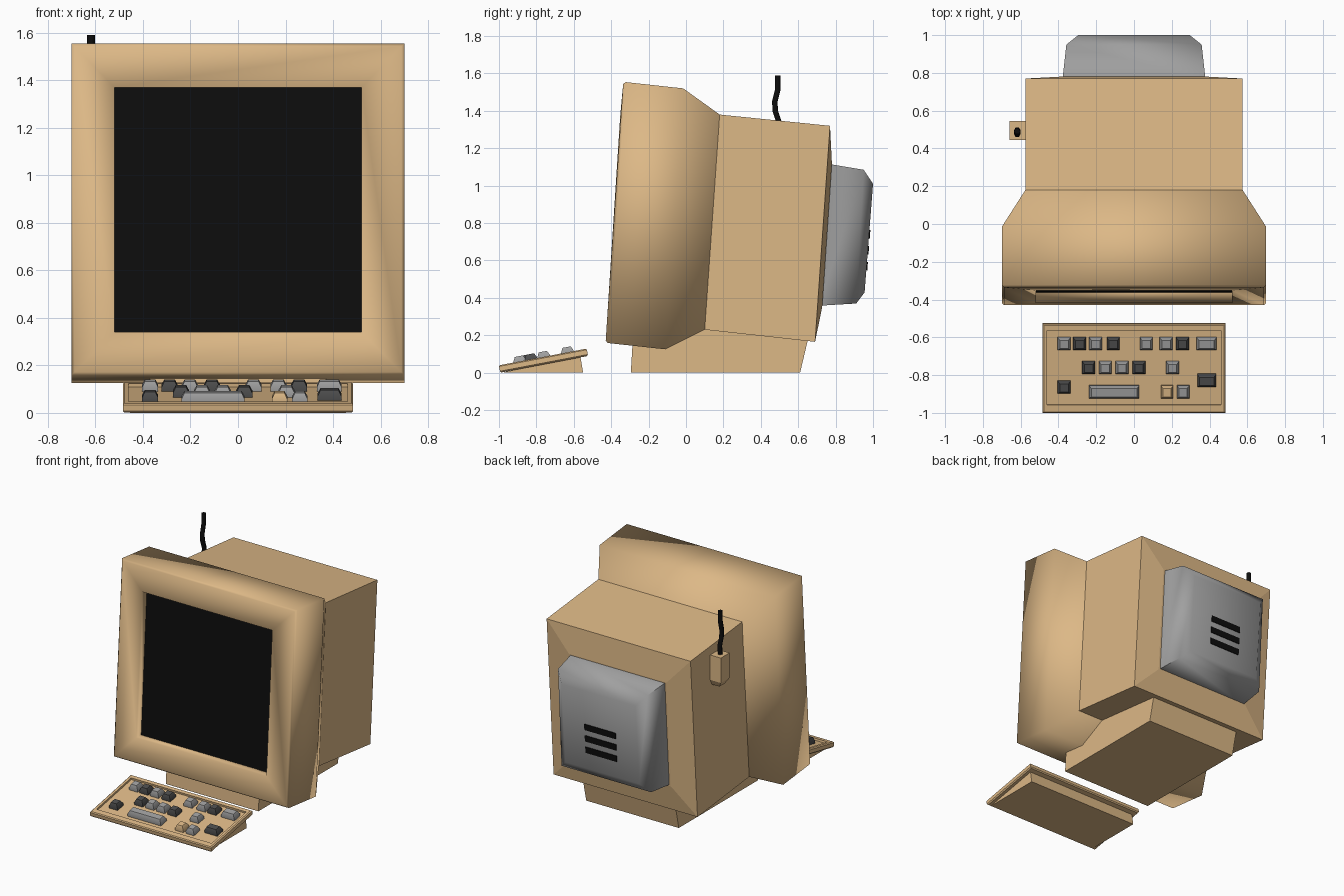
import bpy, bmesh, math
from mathutils import Matrix

if "Cube" in bpy.data.objects:
    bpy.data.objects.remove(bpy.data.objects["Cube"])


def mat(name, *rgb):
    m = bpy.data.materials.new(name)
    m.diffuse_color = (*rgb, 1)
    m.use_nodes = True
    m.node_tree.nodes["Principled BSDF"].inputs["Base Color"].default_value = m.diffuse_color
    return m


TAN = mat("tan plastic", 0.72, 0.48, 0.24)
GRAY = mat("mid gray", 0.35, 0.35, 0.35)
DARK = mat("dark gray", 0.075, 0.075, 0.075)
BLACK = mat("black", 0.004, 0.004, 0.004)


def loft(name, rings, mats, caps=(True, True), smooth=None, last_cap_mat=0,
         bevel_ring=None, matrix=None):
    """Skin a list of equal-sized point rings into one object."""
    bm = bmesh.new()
    rows = [[bm.verts.new(p) for p in r] for r in rings]
    n = len(rows[0])
    for a, b in zip(rows, rows[1:]):
        for i in range(n):
            j = (i + 1) % n
            bm.faces.new((a[i], a[j], b[j], b[i]))
    if caps[0]:
        bm.faces.new(rows[0][::-1])
    if caps[1]:
        bm.faces.new(rows[-1]).material_index = last_cap_mat
    bmesh.ops.recalc_face_normals(bm, faces=bm.faces[:])
    if bevel_ring is not None:
        r = rows[bevel_ring]
        edges = [bm.edges.get((r[i], r[(i + 1) % n])) for i in range(n)]
        bmesh.ops.bevel(bm, geom=edges, offset=0.012, segments=1, affect='EDGES')
    me = bpy.data.meshes.new(name)
    bm.to_mesh(me)
    bm.free()
    for m in mats:
        me.materials.append(m)
    ob = bpy.data.objects.new(name, me)
    bpy.context.collection.objects.link(ob)
    if matrix:
        me.transform(matrix)
    if smooth:
        bpy.ops.object.select_all(action='DESELECT')
        ob.select_set(True)
        bpy.context.view_layer.objects.active = ob
        bpy.ops.object.shade_smooth_by_angle(angle=math.radians(smooth))
    return ob


def upright(yb, zb, yt, zt, hw):
    """Rectangle across x, from a bottom (y, z) to a top (y, z)."""
    return [(-hw, yb, zb), (hw, yb, zb), (hw, yt, zt), (-hw, yt, zt)]


def flat(x, y, w, d, z):
    """Horizontal rectangle centred on x, y."""
    return [(x - w / 2, y - d / 2, z), (x + w / 2, y - d / 2, z),
            (x + w / 2, y + d / 2, z), (x - w / 2, y + d / 2, z)]


def prism(name, profile, hw, m):
    return loft(name, [[(s, y, z) for y, z in profile] for s in (-hw, hw)], [m])


# Monitor hood with recessed screen opening
loft("monitor_hood", [
    upright(0.10, 0.23, 0.18, 1.38, 0.575),
    upright(-0.11, 0.125, -0.015, 1.52, 0.70),
    upright(-0.43, 0.16, -0.335, 1.555, 0.70),
    upright(-0.418, 0.34, -0.352, 1.37, 0.52),
    upright(-0.363, 0.34, -0.297, 1.37, 0.52)],
    [TAN, BLACK], caps=(False, False), smooth=95, bevel_ring=2)

# Screen panel
loft("screen", [upright(-0.363, 0.34, -0.297, 1.37, 0.52),
                upright(-0.355, 0.34, -0.289, 1.37, 0.52)], [BLACK])

# Rear casing with a slightly raised back panel
loft("monitor_body", [
    upright(0.10, 0.23, 0.18, 1.38, 0.575),
    upright(0.69, 0.165, 0.77, 1.32, 0.575),
    upright(0.728, 0.35, 0.78, 1.12, 0.39)], [TAN], caps=(False, True))

# Tube housing on the back
loft("tube_housing", [
    upright(0.71, 0.358, 0.77, 1.115, 0.378),
    upright(0.91, 0.37, 0.95, 1.085, 0.358),
    upright(0.955, 0.43, 1.0, 1.01, 0.295)], [GRAY], smooth=60)

# Vent slats
for i, z in enumerate((0.57, 0.655, 0.74)):
    y = 0.955 + (z - 0.43) * 0.0776
    place = Matrix.Translation((0, y, z)) @ Matrix.Rotation(-math.atan(0.0776), 4, 'X')
    loft(f"vent_slat_{i + 1}", [flat(0, 0, 0.25, 0.01, -0.022),
                                flat(0, 0, 0.25, 0.01, 0.022)], [BLACK], matrix=place)

# Stand under the monitor
prism("stand", [(-0.295, 0), (0.61, 0), (0.655, 0.19), (0.10, 0.26), (-0.285, 0.17)],
      0.37, TAN)

# Antenna holder on the left side
loft("antenna_holder", [flat(-0.605, 0.495, 0.06, 0.06, 1.06),
                        flat(-0.617, 0.495, 0.086, 0.10, 1.10),
                        flat(-0.617, 0.495, 0.086, 0.10, 1.28)], [TAN])

# Wavy antenna
path = [(0.49, 1.26), (0.497, 1.34), (0.477, 1.40), (0.475, 1.45), (0.49, 1.51), (0.49, 1.59)]
cu = bpy.data.curves.new("antenna", 'CURVE')
cu.dimensions = '3D'
cu.bevel_depth = 0.017
cu.bevel_resolution = 1
cu.use_fill_caps = True
sp = cu.splines.new('POLY')
sp.points.add(len(path) - 1)
for p, (y, z) in zip(sp.points, path):
    p.co = (-0.618, y, z, 1)
cu.materials.append(BLACK)
antenna = bpy.data.objects.new("antenna", cu)
bpy.context.collection.objects.link(antenna)
bpy.ops.object.select_all(action='DESELECT')
antenna.select_set(True)
bpy.context.view_layer.objects.active = antenna
bpy.ops.object.convert(target='MESH')

# Keyboard tray, built flat and then tilted
TILT = math.radians(10.8)
SEAT = Matrix.Translation((0, -0.993, 0)) @ Matrix.Rotation(TILT, 4, 'X')
loft("keyboard_tray", [
    flat(0, 0.239, 0.955, 0.466, 0), flat(0, 0.239, 0.97, 0.478, 0.008),
    flat(0, 0.239, 0.97, 0.478, 0.034), flat(0, 0.239, 0.955, 0.466, 0.04),
    flat(0, 0.244, 0.92, 0.402, 0.04), flat(0, 0.244, 0.92, 0.402, 0.026)],
    [TAN], matrix=SEAT)

# Wedge foot under the keyboard
prism("keyboard_foot", [(-0.985, 0), (-0.55, 0), (-0.565, 0.09)], 0.455, TAN)

# Keys: x, y, width, colour
G, D, T = GRAY, DARK, TAN
keys = [(-.37, -.635, .068, G), (-.288, -.635, .068, D), (-.203, -.635, .068, G),
        (-.11, -.635, .068, D), (.065, -.635, .068, G), (.17, -.635, .068, G),
        (.257, -.635, .068, D), (.384, -.635, .105, G),
        (-.24, -.762, .068, D), (-.152, -.762, .068, G), (-.064, -.762, .068, G),
        (.026, -.762, .068, D), (.204, -.762, .068, G),
        (-.37, -.865, .068, D), (-.105, -.89, .265, G), (.175, -.89, .065, T),
        (.26, -.89, .065, G), (.385, -.83, .1, D)]
for i, (x, y, w, m) in enumerate(keys):
    v = (y + 0.993 + 0.009) / math.cos(TILT)
    loft(f"key_{i + 1}", [flat(x, v, w, 0.068, 0.024), flat(x, v, w, 0.068, 0.044),
                          flat(x, v, w - 0.024, 0.044, 0.068)], [m], smooth=60, matrix=SEAT)
